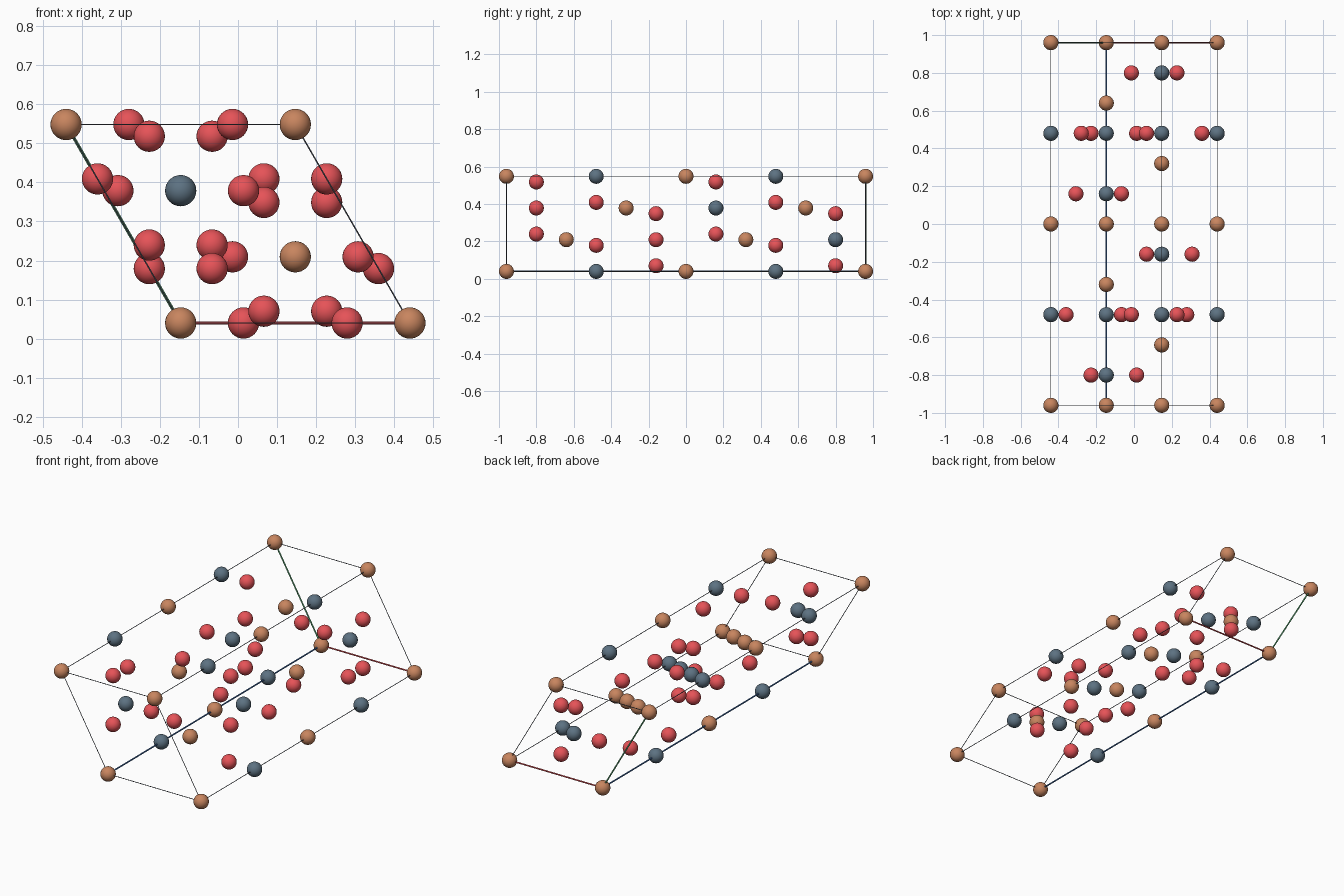
import bpy, math
from mathutils import Vector

if "Cube" in bpy.data.objects:
    bpy.data.objects.remove(bpy.data.objects["Cube"])

# Cell geometry: oblique base in the xz plane, long axis towards the front (-y)
EDGE, LENGTH, RADIUS = 0.587, 1.92, 0.04
ORIGIN = Vector((-EDGE / 4, LENGTH / 2, RADIUS))
A = Vector((EDGE, 0, 0))
B = Vector((-EDGE / 2, 0, EDGE * math.sqrt(3) / 2))
C = Vector((0, -LENGTH, 0))
OFFSET = 0.274  # distance of each red atom from its slate atom


def material(name, rgb):
    m = bpy.data.materials.new(name)
    lin = [((c / 255 + 0.055) / 1.055) ** 2.4 for c in rgb]
    m.diffuse_color = (*lin, 1)
    m.use_nodes = True
    m.node_tree.nodes["Principled BSDF"].inputs["Base Color"].default_value = m.diffuse_color
    return m


BROWN = material("copper brown", (200, 133, 95))
SLATE = material("slate blue", (93, 114, 130))
RED = material("soft red", (230, 83, 88))
EDGE_GREY = material("edge grey", (92, 100, 112))
AXIS_RED = material("axis red", (200, 72, 76))
AXIS_GREEN = material("axis green", (88, 160, 112))
AXIS_BLUE = material("axis blue", (72, 120, 185))


def point(u, v, w):
    return ORIGIN + A * u + B * v + C * w


def ball_mesh(name, mat):
    bpy.ops.mesh.primitive_uv_sphere_add(segments=32, ring_count=16, radius=RADIUS)
    ob = bpy.context.object
    bpy.ops.object.shade_smooth()
    mesh = ob.data
    mesh.name = name
    mesh.materials.append(mat)
    bpy.data.objects.remove(ob)
    return mesh


def rod(name, p, q, radius, mat):
    d = q - p
    bpy.ops.mesh.primitive_cylinder_add(vertices=12, radius=radius, depth=d.length,
                                        location=(p + q) / 2)
    ob = bpy.context.object
    ob.name = name
    ob.rotation_mode = 'QUATERNION'
    ob.rotation_quaternion = d.to_track_quat('Z', 'Y')
    ob.data.materials.append(mat)
    bpy.ops.object.shade_smooth_by_angle()


def images(site):
    """Wrap a site into the cell; sites on a boundary repeat on the opposite side."""
    choices = []
    for s in site:
        s = round(s % 1, 5) % 1
        choices.append((0, 1) if s < 1e-3 or s > 0.999 else (s,))
    return [(u, v, w) for u in choices[0] for v in choices[1] for w in choices[2]]


def atoms(name, mat, basis):
    mesh = ball_mesh(name, mat)
    centring = ((0, 0, 0), (2 / 3, 1 / 3, 1 / 3), (1 / 3, 2 / 3, 2 / 3))
    for base in basis:
        for shift in centring:
            for pos in images([b + s for b, s in zip(base, shift)]):
                ob = bpy.data.objects.new(name, mesh)
                ob.location = point(*pos)
                bpy.context.collection.objects.link(ob)


# Atoms: brown nodes, slate centres, and a red triangle round each slate centre
atoms("brown_atom", BROWN, [(0, 0, 0), (0, 0, 0.5)])
atoms("slate_atom", SLATE, [(0, 0, 0.25), (0, 0, 0.75)])
triangles = []
for x, w in ((OFFSET, 0.25), (-OFFSET, 0.75)):
    triangles += [(x, 0, w), (0, x, w), (-x, -x, w)]
atoms("red_atom", RED, triangles)

# Cell frame: thin rods, with three thicker coloured axes leaving the origin
AXES = (("red_axis", AXIS_RED), ("green_axis", AXIS_GREEN), ("blue_axis", AXIS_BLUE))
for k, (axis_name, axis_mat) in enumerate(AXES):
    for i in (0, 1):
        for j in (0, 1):
            start = [i, j]
            start.insert(k, 0)
            end = [i, j]
            end.insert(k, 1)
            is_axis = i == j == 0
            rod(axis_name if is_axis else "cell_edge", point(*start), point(*end),
                0.004 if is_axis else 0.0018, axis_mat if is_axis else EDGE_GREY)
